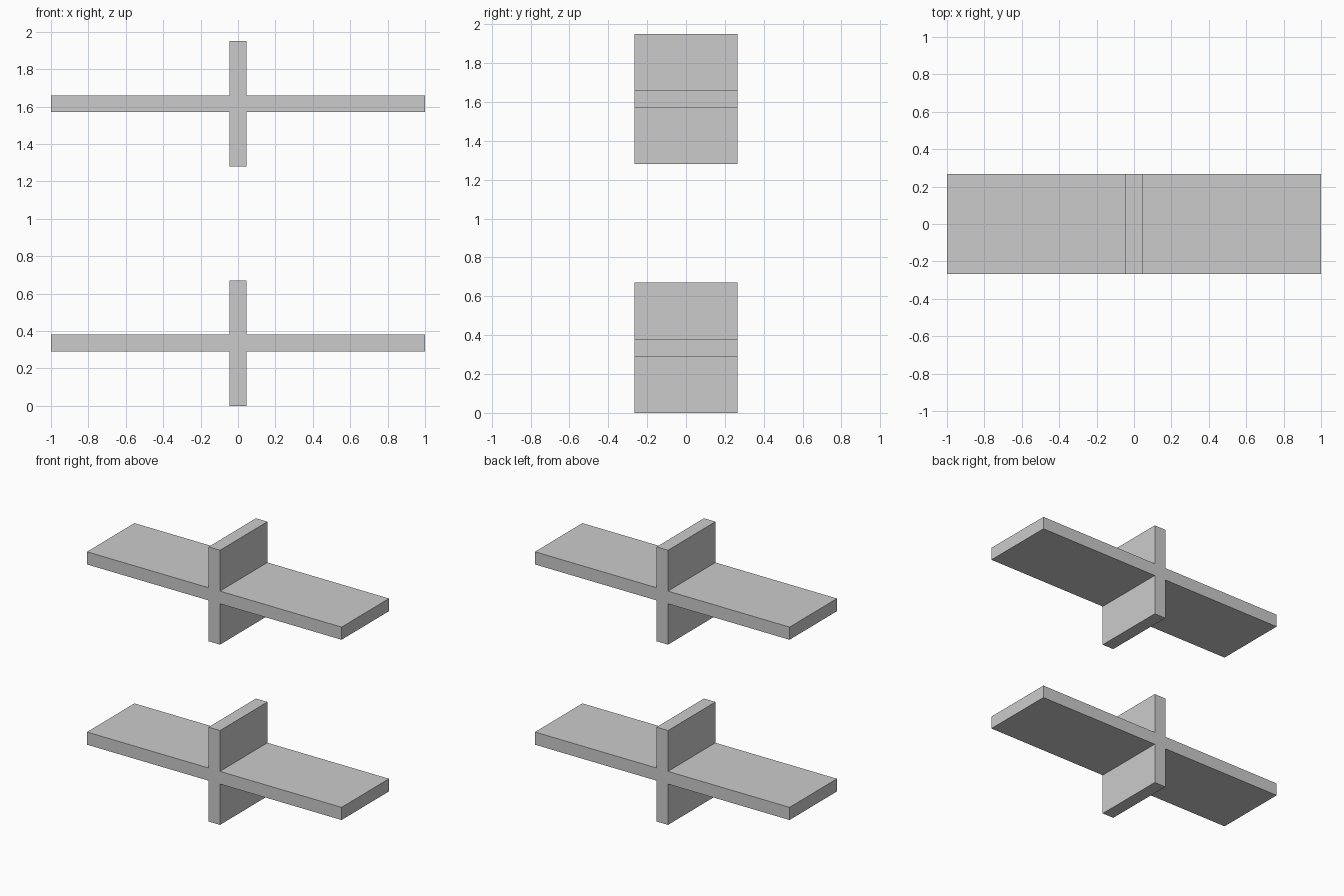
import bpy, bmesh
from mathutils import Vector

if "Cube" in bpy.data.objects:
    bpy.data.objects.remove(bpy.data.objects["Cube"])

HALF_LENGTH = 1.0    # half the horizontal plate length
HALF_HEIGHT = 0.335  # half the upright plate height
HALF_THICK = 0.045   # half the plate thickness
DEPTH = 0.532        # front to back


def cross_beam(name, z):
    """Extrude a plus-shaped profile along y, centred at height z."""
    a, h, t = HALF_LENGTH, HALF_HEIGHT, HALF_THICK
    half = [(t, -h), (t, -t), (a, -t), (a, t), (t, t), (t, h)]
    profile = half + [(-x, -v) for x, v in half]
    bm = bmesh.new()
    face = bm.faces.new([bm.verts.new((x, -DEPTH / 2, v)) for x, v in profile])
    back = bmesh.ops.extrude_face_region(bm, geom=[face])["geom"]
    bmesh.ops.translate(bm, vec=Vector((0, DEPTH, 0)),
                        verts=[g for g in back if isinstance(g, bmesh.types.BMVert)])
    # keep the front cap closed
    if not any(all(abs(v.co.y + DEPTH / 2) < 1e-6 for v in f.verts) for f in bm.faces):
        bm.faces.new([v for v in bm.verts if v.co.y < 0])
    bmesh.ops.recalc_face_normals(bm, faces=bm.faces)
    mesh = bpy.data.meshes.new(name)
    bm.to_mesh(mesh)
    bm.free()
    obj = bpy.data.objects.new(name, mesh)
    obj.location.z = z
    bpy.context.collection.objects.link(obj)


# Two identical crosses, one above the other
for name, z in (("lower_cross", 0.335), ("upper_cross", 1.615)):
    cross_beam(name, z)
